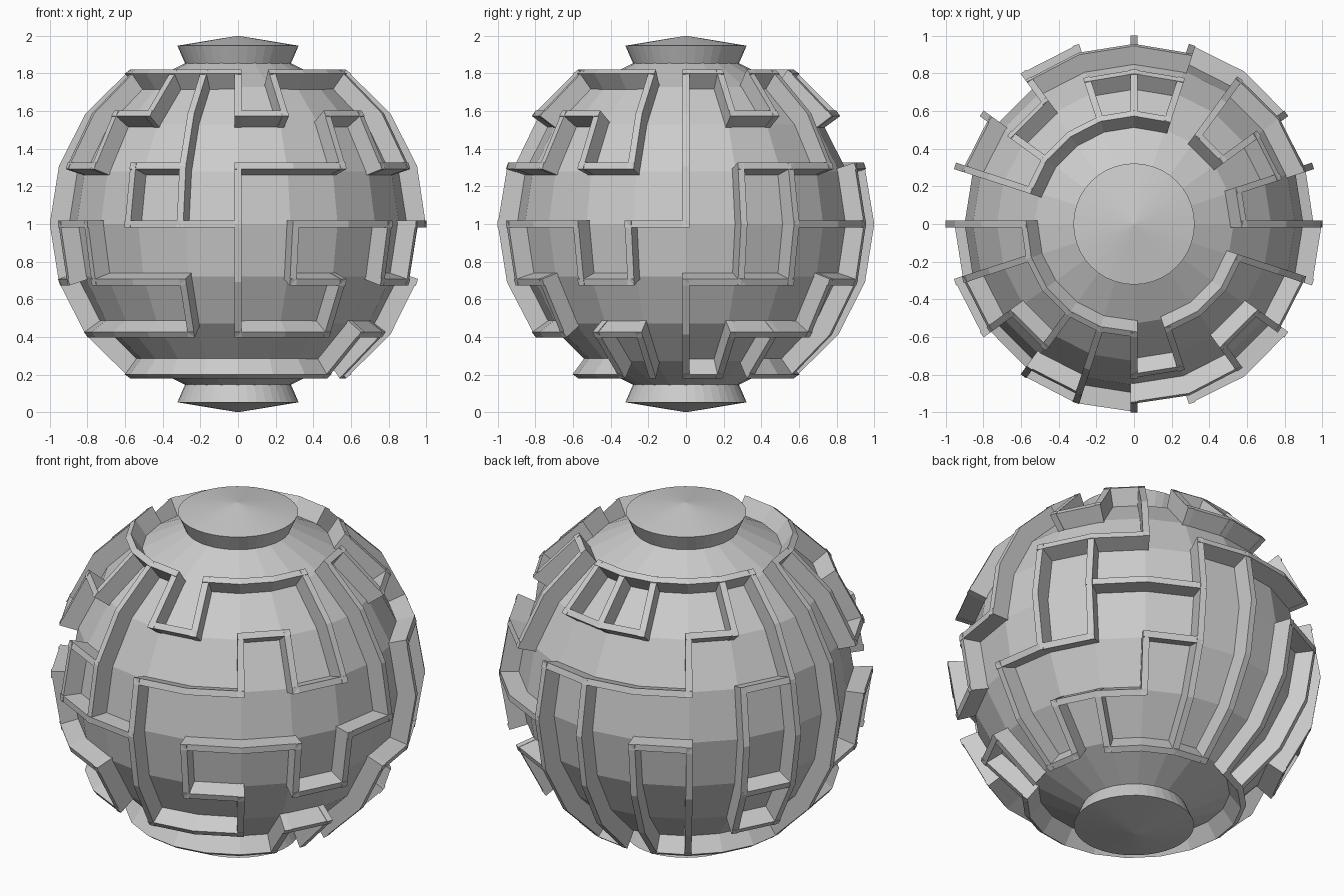
import bpy, bmesh
from math import sin, cos, radians
from mathutils import Vector

if "Cube" in bpy.data.objects:
    bpy.data.objects.remove(bpy.data.objects["Cube"])

STEP = radians(18)      # maze grid: 20 meridians, parallels every 18 degrees
R_OUT, R_IN, R_BODY, HALF = 1.0, 0.84, 0.9, 0.018
CENTRE = Vector((0, 0, 1))


def frame(i, j):
    """Radial, east and north directions at meridian i (0 = front), parallel j."""
    a, b = i * STEP, j * STEP
    rad = Vector((cos(b) * sin(a), -cos(b) * cos(a), sin(b)))
    east = Vector((cos(a), sin(a), 0))
    return rad, east, rad.cross(east)


def make_object(name, bm):
    bmesh.ops.recalc_face_normals(bm, faces=bm.faces[:])
    me = bpy.data.meshes.new(name)
    bm.to_mesh(me)
    bm.free()
    ob = bpy.data.objects.new(name, me)
    bpy.context.collection.objects.link(ob)
    return ob


def wall(bm, nodes, along_parallel):
    """Sweep a radial rectangular section through grid nodes."""
    sections = []
    for k, (i, j) in enumerate(nodes):
        rad, east, north = frame(i, j)
        run, side = (east, north) if along_parallel else (north, east)
        end = -HALF if k == 0 else HALF if k == len(nodes) - 1 else 0
        sections.append([bm.verts.new(CENTRE + rad * r + side * s * HALF + run * end)
                         for r, s in ((R_IN, -1), (R_OUT, -1), (R_OUT, 1), (R_IN, 1))])
    for a, b in zip(sections, sections[1:]):
        for k in range(4):
            n = (k + 1) % 4
            bm.faces.new((a[k], a[n], b[n], b[k]))
    bm.faces.new(sections[0])
    bm.faces.new(sections[-1][::-1])


def lathe(name, profile, sides):
    bm = bmesh.new()
    rings = []
    for r, z in profile:
        n = sides if r > 0 else 1
        rings.append([bm.verts.new((r * sin(k * 2 * STEP * 10 / sides),
                                    -r * cos(k * 2 * STEP * 10 / sides), z))
                      for k in range(n)])
    for a, b in zip(rings, rings[1:]):
        for k in range(sides):
            vs = [a[k % len(a)], a[(k + 1) % len(a)], b[(k + 1) % len(b)], b[k % len(b)]]
            bm.faces.new(list(dict.fromkeys(vs)))
    return make_object(name, bm)


# Core ball
lathe("core_ball", [(0 if abs(j) == 5 else R_BODY * cos(j * STEP), 1 + R_BODY * sin(j * STEP))
                    for j in range(-5, 6)], 20)

# Pole caps
for name, s in (("top_cap", 1), ("bottom_cap", -1)):
    lathe(name, [(0, 1 + s * 0.8), (0.26, 1 + s * 0.8), (0.282, 1 + s * 0.855),
                 (0.322, 1 + s * 0.947), (0, 1 + s)], 40)

# Walls along parallels: parallel -> (first meridian, last meridian)
PARALLELS = {
    3: [(-5, 0), (1, 4), (5, 6), (7, 8), (9, 14)],
    2: [(0, 1), (2, 3), (6, 7), (9, 11), (12, 13), (17, 18)],
    1: [(0, 2), (3, 4), (6, 8), (9, 12), (13, 14), (16, 17), (18, 19)],
    0: [(1, 3), (4, 5), (7, 9), (11, 12), (16, 17), (18, 20)],
    -1: [(1, 2), (3, 4), (5, 7), (8, 9), (13, 14), (15, 16), (17, 19)],
    -2: [(0, 2), (3, 4), (6, 8), (13, 14), (15, 19)],
    -3: [(5, 6), (7, 10), (11, 23)],
}
bm = bmesh.new()
for j, runs in PARALLELS.items():
    for a, b in runs:
        wall(bm, [(i, j) for i in range(a, b + 1)], True)
make_object("parallel_walls", bm)

# Walls along meridians: meridian -> (lower parallel, upper parallel)
MERIDIANS = {
    0: [(2, 3), (-2, 1)], 1: [(2, 3), (-1, 0)], 2: [(1, 2), (-2, -1)],
    3: [(1, 2), (-1, 0), (-3, -2)], 4: [(1, 3), (-1, 0), (-3, -2)],
    5: [(0, 3), (-3, -1)], 6: [(2, 3), (-1, 1), (-3, -2)],
    7: [(2, 3), (-1, 1), (-3, -2)], 8: [(1, 3), (-2, -1)],
    9: [(2, 3), (-3, 1)], 10: [(2, 3), (-3, 1)], 11: [(2, 3), (-3, 0)],
    12: [(1, 2), (-3, 0)], 13: [(2, 3), (-2, 1)], 14: [(-2, 3)],
    15: [(-3, 3)], 16: [(1, 3), (-1, 0)], 17: [(1, 2), (-1, 0)],
    18: [(2, 3), (0, 1)], 19: [(0, 3), (-2, -1)],
}
bm = bmesh.new()
for i, runs in MERIDIANS.items():
    for a, b in runs:
        wall(bm, [(i, j) for j in range(a, b + 1)], False)
make_object("meridian_walls", bm)
